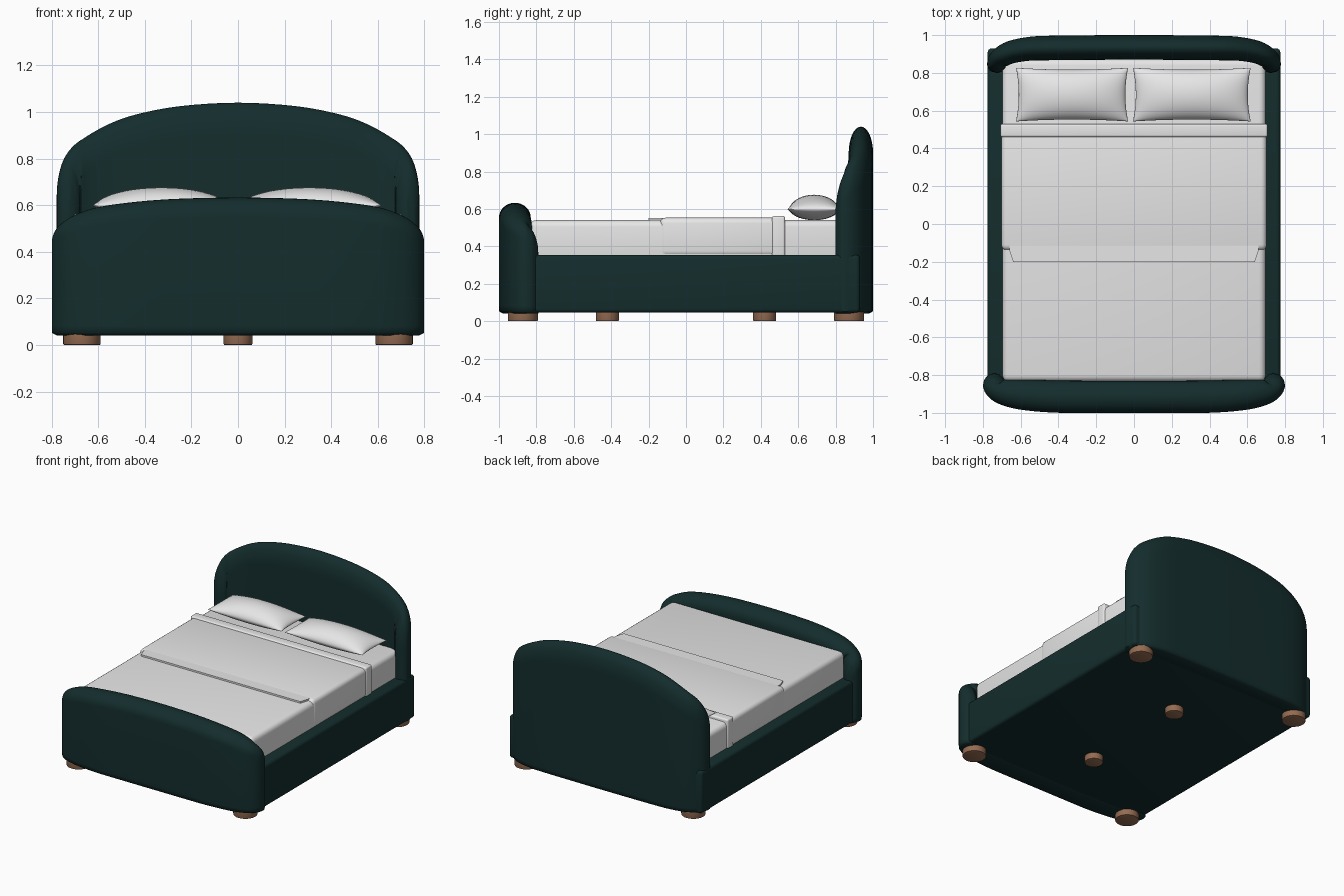
import bpy, bmesh, math
from mathutils import Vector

cube = bpy.data.objects.get("Cube")
if cube:
    bpy.data.objects.remove(cube, do_unlink=True)


def material(name, rgb):
    m = bpy.data.materials.new(name)
    m.use_nodes = True
    m.diffuse_color = (*rgb, 1)
    bsdf = next(n for n in m.node_tree.nodes if n.type == 'BSDF_PRINCIPLED')
    bsdf.inputs["Base Color"].default_value = (*rgb, 1)
    bsdf.inputs["Roughness"].default_value = 0.8
    return m


GREEN = material("dark green fabric", (0.007, 0.026, 0.026))
WHITE = material("white linen", (0.8, 0.8, 0.8))
WOOD = material("brown wood", (0.3, 0.15, 0.085))


def finish(bm, name, mat, angle=40):
    bmesh.ops.recalc_face_normals(bm, faces=bm.faces)
    me = bpy.data.meshes.new(name)
    bm.to_mesh(me)
    bm.free()
    me.materials.append(mat)
    me.shade_smooth()
    me.set_sharp_from_angle(angle=math.radians(angle))
    ob = bpy.data.objects.new(name, me)
    bpy.context.scene.collection.objects.link(ob)
    return ob


def box(name, lo, hi, bevel, mat, segments=4):
    bm = bmesh.new()
    bmesh.ops.create_cube(bm, size=1)
    lo, hi = Vector(lo), Vector(hi)
    for v in bm.verts:
        v.co = (lo + hi) / 2 + v.co * (hi - lo)
    bmesh.ops.bevel(bm, geom=bm.edges[:], offset=bevel, segments=segments,
                    profile=0.5, affect='EDGES')
    return finish(bm, name, mat)


def catmull(points, steps):
    pts = [Vector(p) for p in points]
    out = []
    for i in range(len(pts) - 1):
        a, b, c, d = pts[max(i - 1, 0)], pts[i], pts[i + 1], pts[min(i + 2, len(pts) - 1)]
        for s in range(steps):
            t = s / steps
            out.append(b + (c - a) * (t / 2)
                       + (a * 2 - b * 5 + c * 4 - d) * (t * t / 2)
                       + (b * 3 - a - c * 3 + d) * (t ** 3 / 2))
    return out + [pts[-1]]


def padded_board(name, half, cap, bottom=0.042):
    """Loft a round-topped section along a plan path of (x, y, half width, height)."""
    full = [(-x, y, w, h) for x, y, w, h in reversed(half[1:])] + half
    stations = catmull(full, 4)
    bm = bmesh.new()
    rings = []
    for i, (x, y, w, h) in enumerate(stations):
        a, b = stations[max(i - 1, 0)], stations[min(i + 1, len(stations) - 1)]
        t = Vector((b[0] - a[0], b[1] - a[1])).normalized()
        w = max(w, 0.003)
        soft = min(0.02, w * 0.4)
        section = [(-w + soft, bottom), (-w * 0.98, bottom + soft / 2), (-w, bottom + soft * 2)]
        for k in range(17):
            ang = math.pi * (1 - k / 16)
            section.append((w * math.cos(ang), h - cap + cap * math.sin(ang)))
        section += [(w, bottom + soft * 2), (w * 0.98, bottom + soft / 2), (w - soft, bottom)]
        rings.append([bm.verts.new((x - t.y * o, y + t.x * o, z)) for o, z in section])
    n = len(rings[0])
    for r, s in zip(rings, rings[1:]):
        for k in range(n):
            bm.faces.new((r[k], r[(k + 1) % n], s[(k + 1) % n], s[k]))
    bm.faces.new(rings[0])
    bm.faces.new(rings[-1])
    return finish(bm, name, GREEN, 60)


# Upholstered frame
padded_board("headboard", [
    (0, 0.935, 0.065, 1.04), (0.25, 0.934, 0.065, 1.025), (0.435, 0.932, 0.065, 0.99),
    (0.55, 0.928, 0.063, 0.95), (0.65, 0.91, 0.06, 0.895), (0.706, 0.88, 0.056, 0.85),
    (0.725, 0.85, 0.053, 0.8), (0.726, 0.825, 0.045, 0.74), (0.725, 0.808, 0.028, 0.67),
    (0.725, 0.8, 0.004, 0.6)], 0.14)
padded_board("footboard", [
    (0, -0.915, 0.085, 0.633), (0.25, -0.915, 0.085, 0.628), (0.435, -0.913, 0.085, 0.615),
    (0.6, -0.902, 0.08, 0.592), (0.69, -0.885, 0.072, 0.562), (0.73, -0.862, 0.066, 0.535),
    (0.738, -0.838, 0.06, 0.505), (0.738, -0.815, 0.046, 0.475), (0.737, -0.798, 0.026, 0.43),
    (0.737, -0.79, 0.004, 0.39)], 0.08)
box("bed_base", (-0.775, -0.92, 0.045), (0.775, 0.93, 0.355), 0.022, GREEN)

# Mattress and bedding
box("mattress", (-0.697, -0.835, 0.3), (0.697, 0.875, 0.54), 0.035, WHITE)
box("blanket", (-0.702, -0.14, 0.345), (0.702, 0.5, 0.553), 0.03, WHITE)
box("blanket_cuff", (-0.707, 0.46, 0.345), (0.707, 0.53, 0.562), 0.012, WHITE)

# Thin front flap of the blanket with slanted corners
bm = bmesh.new()
outline = [(-0.66, -0.1), (-0.66, -0.14), (-0.64, -0.2), (0.64, -0.2), (0.66, -0.14), (0.66, -0.1)]
flap = bm.faces.new([bm.verts.new((x, y, 0.535)) for x, y in outline])
top = bmesh.ops.extrude_face_region(bm, geom=[flap])["geom"]
bmesh.ops.translate(bm, vec=(0, 0, 0.017), verts=[g for g in top if isinstance(g, bmesh.types.BMVert)])
finish(bm, "blanket_flap", WHITE)


# Pillows: two bulged grids joined at the seam, with pinched sides
def pillow(name, cx, cy, a, b, nu=28, nv=20):
    bm = bmesh.new()
    for rise in (0.078, -0.058):
        grid = []
        for i in range(nu + 1):
            row = []
            for j in range(nv + 1):
                u = -math.cos(math.pi * i / nu)
                v = -math.cos(math.pi * j / nv)
                bulge = (max(0, 1 - u * u) * max(0, 1 - v * v)) ** 0.55
                x = cx + a * u * (1 - 0.05 * (1 - v * v))
                y = cy + b * v * (1 - 0.07 * (1 - u * u))
                row.append(bm.verts.new((x, y, 0.598 + rise * bulge)))
            grid.append(row)
        for i in range(nu):
            for j in range(nv):
                bm.faces.new((grid[i][j], grid[i + 1][j], grid[i + 1][j + 1], grid[i][j + 1]))
    bmesh.ops.remove_doubles(bm, verts=bm.verts, dist=0.0003)
    return finish(bm, name, WHITE, 70)


pillow("right_pillow", -0.328, 0.685, 0.297, 0.142)
pillow("left_pillow", 0.306, 0.685, 0.312, 0.142)


# Turned wooden feet
def foot(name, x, y, r):
    bm = bmesh.new()
    bmesh.ops.create_cone(bm, cap_ends=True, segments=32, radius1=r, radius2=r, depth=0.06)
    bmesh.ops.translate(bm, vec=(x, y, 0.03), verts=bm.verts)
    rim = [e for e in bm.edges if all(v.co.z < 0.01 for v in e.verts)]
    bmesh.ops.bevel(bm, geom=rim, offset=0.006, segments=2, profile=0.5, affect='EDGES')
    return finish(bm, name, WOOD)


for end, sy in (("front", -1), ("back", 1)):
    foot(end + "_centre_foot", 0, 0.42 * sy, 0.062)
    for side, sx in (("left", 1), ("right", -1)):
        foot(f"{end}_{side}_foot", 0.67 * sx, 0.872 * sy, 0.08)
